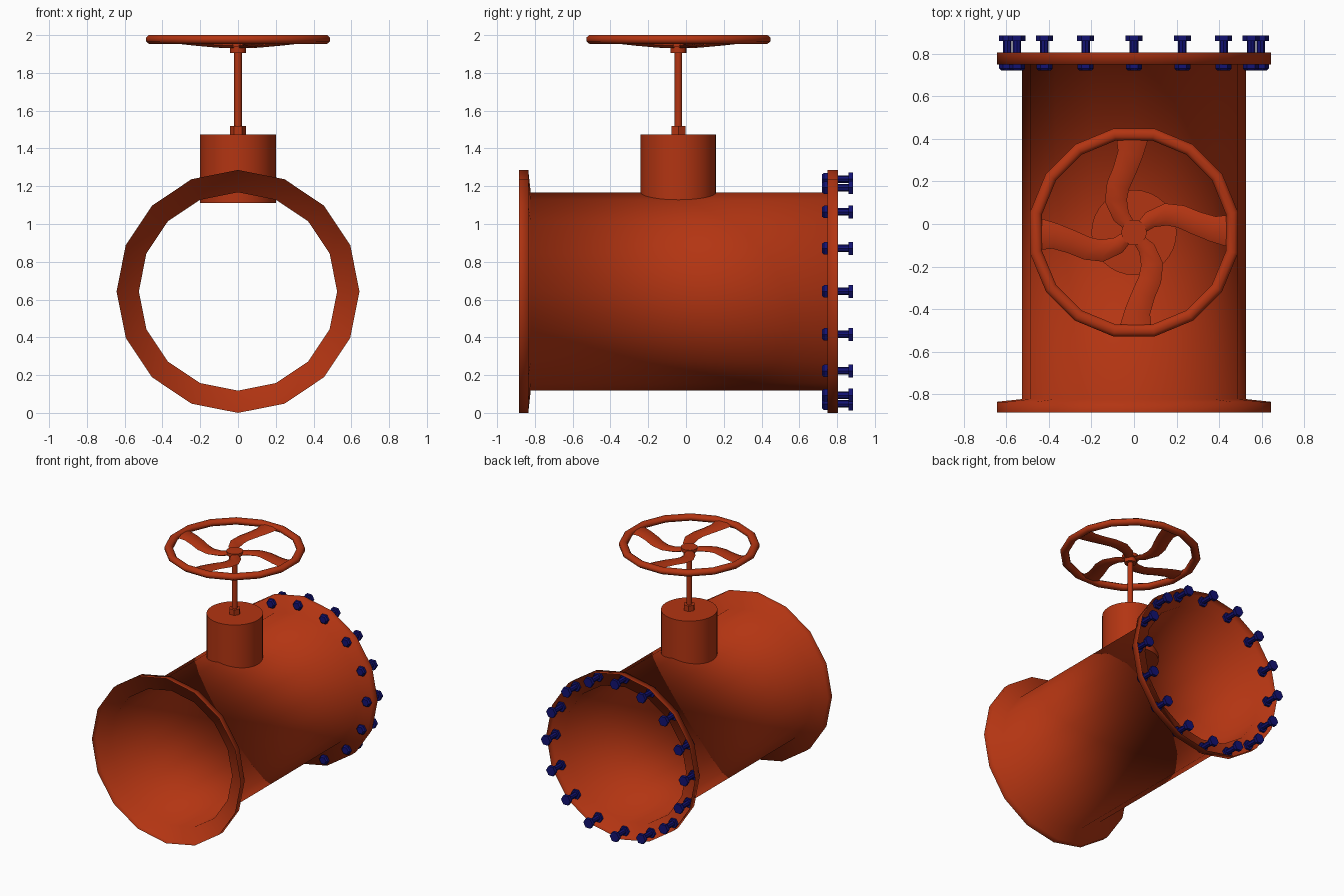
import bpy, bmesh, math
from mathutils import Matrix, Vector

if "Cube" in bpy.data.objects:
    bpy.data.objects.remove(bpy.data.objects["Cube"], do_unlink=True)


def make_material(name, rgb):
    mat = bpy.data.materials.new(name)
    mat.use_nodes = True
    color = (*rgb, 1.0)
    mat.diffuse_color = color
    mat.node_tree.nodes["Principled BSDF"].inputs["Base Color"].default_value = color
    return mat


RUST = make_material("rust red paint", (0.45, 0.035, 0.006))
NAVY = make_material("navy bolts", (0.006, 0.006, 0.17))

Z_UP = Matrix.Identity(4)
ALONG_Y = Matrix.Rotation(math.radians(-90), 4, 'X')   # local z becomes +y
PIPE_Z = 0.643
PIPE_R = 0.643
STEM = Vector((0, -0.04, 0))


def finish(name, bm, mat, angle=None, fix_normals=True):
    if fix_normals:
        bmesh.ops.recalc_face_normals(bm, faces=bm.faces)
    mesh = bpy.data.meshes.new(name)
    bm.to_mesh(mesh)
    bm.free()
    mesh.materials.append(mat)
    obj = bpy.data.objects.new(name, mesh)
    bpy.context.collection.objects.link(obj)
    if angle is None:
        mesh.shade_smooth()
    elif angle > 0:
        bpy.ops.object.select_all(action='DESELECT')
        obj.select_set(True)
        bpy.context.view_layer.objects.active = obj
        bpy.ops.object.shade_smooth_by_angle(angle=math.radians(angle))
    return obj


def lathe(bm, profile, sides, matrix, caps=True):
    """Spin (radius, height) points around the local z axis."""
    rings = []
    for r, h in profile:
        rings.append([bm.verts.new(matrix @ Vector((
            r * math.cos(math.tau * i / sides),
            r * math.sin(math.tau * i / sides), h))) for i in range(sides)])
    for a, b in zip(rings, rings[1:]):
        for i in range(sides):
            j = (i + 1) % sides
            bm.faces.new((a[i], a[j], b[j], b[i]))
    if caps:
        bm.faces.new(rings[0][::-1])
        bm.faces.new(rings[-1])


def turned(name, profile, sides, angle=40):
    bm = bmesh.new()
    lathe(bm, profile, sides, Matrix.Translation(STEM))
    return finish(name, bm, RUST, angle)


# Main pipe: one open shell with a stepped rim at each end
bm = bmesh.new()
bore = 0.525
lathe(bm, [(PIPE_R, -0.885), (PIPE_R, -0.835), (bore, -0.822),
           (bore, 0.748), (PIPE_R, 0.748), (PIPE_R, 0.806)],
      16, Matrix.Translation((0, 0, PIPE_Z)) @ ALONG_Y, caps=False)
finish("pipe_body", bm, RUST, fix_normals=False)

# Flange bolts: head, shank and nut around the rear rim
bm = bmesh.new()
for k in range(16):
    a = math.tau * k / 16
    place = Matrix.Translation((0.595 * math.sin(a), 0,
                                PIPE_Z + 0.595 * math.cos(a))) @ ALONG_Y
    lathe(bm, [(0.04, 0.86), (0.04, 0.885)], 6, place)
    lathe(bm, [(0.02, 0.73), (0.02, 0.87)], 8, place)
    lathe(bm, [(0.028, 0.72), (0.038, 0.73), (0.038, 0.765)], 6, place)
finish("flange_bolts", bm, NAVY, angle=0)

# Bonnet, gland nut, stem and hub
turned("bonnet", [(0.2, 1.11), (0.2, 1.475)], 32)
turned("gland_nut", [(0.042, 1.47), (0.042, 1.518)], 6, 0)
turned("stem", [(0.02, 1.47), (0.02, 1.94)], 16)
turned("wheel_hub", [(0.042, 1.905), (0.042, 1.937),
                     (0.06, 1.937), (0.06, 1.963)], 16)

# Handwheel rim: sixteen straight segments with an octagonal section
bm = bmesh.new()
SEG, SEC = 16, 8
rings = []
for i in range(SEG):
    a = math.tau * (i + 0.5) / SEG
    ring = []
    for j in range(SEC):
        b = math.tau * (j + 0.5) / SEC
        r = 0.469 + 0.031 * math.cos(b)
        ring.append(bm.verts.new(STEM + Vector((
            r * math.cos(a), r * math.sin(a), 1.977 + 0.025 * math.sin(b)))))
    rings.append(ring)
for i in range(SEG):
    p, q = rings[i], rings[(i + 1) % SEG]
    for j in range(SEC):
        n = (j + 1) % SEC
        bm.faces.new((p[j], q[j], q[n], p[n]))
finish("handwheel_rim", bm, RUST)

# Four swept spokes: centre line x, y, z and half width
PATH = [(-0.01, 0.02, 1.945, 0.025), (-0.06, 0.075, 1.945, 0.04),
        (-0.085, 0.15, 1.95, 0.052), (-0.075, 0.22, 1.957, 0.054),
        (-0.045, 0.29, 1.965, 0.055), (-0.017, 0.37, 1.972, 0.06),
        (-0.008, 0.45, 1.977, 0.076)]
bm = bmesh.new()
for k in range(4):
    turn = Matrix.Translation(STEM) @ Matrix.Rotation(k * math.pi / 2, 4, 'Z')
    rings = []
    for i, (x, y, z, w) in enumerate(PATH):
        ahead, behind = PATH[min(i + 1, len(PATH) - 1)], PATH[max(i - 1, 0)]
        along = Vector((ahead[0] - behind[0], ahead[1] - behind[1], 0)).normalized()
        side = Vector((along.y, -along.x, 0))
        ring = []
        for j in range(6):
            b = math.tau * j / 6
            p = Vector((x, y, z)) + side * w * math.cos(b)
            p.z += 0.015 * math.sin(b)
            ring.append(bm.verts.new(turn @ p))
        rings.append(ring)
    for p, q in zip(rings, rings[1:]):
        for j in range(6):
            n = (j + 1) % 6
            bm.faces.new((p[j], p[n], q[n], q[j]))
    bm.faces.new(rings[0][::-1])
    bm.faces.new(rings[-1])
finish("handwheel_spokes", bm, RUST, 60)
